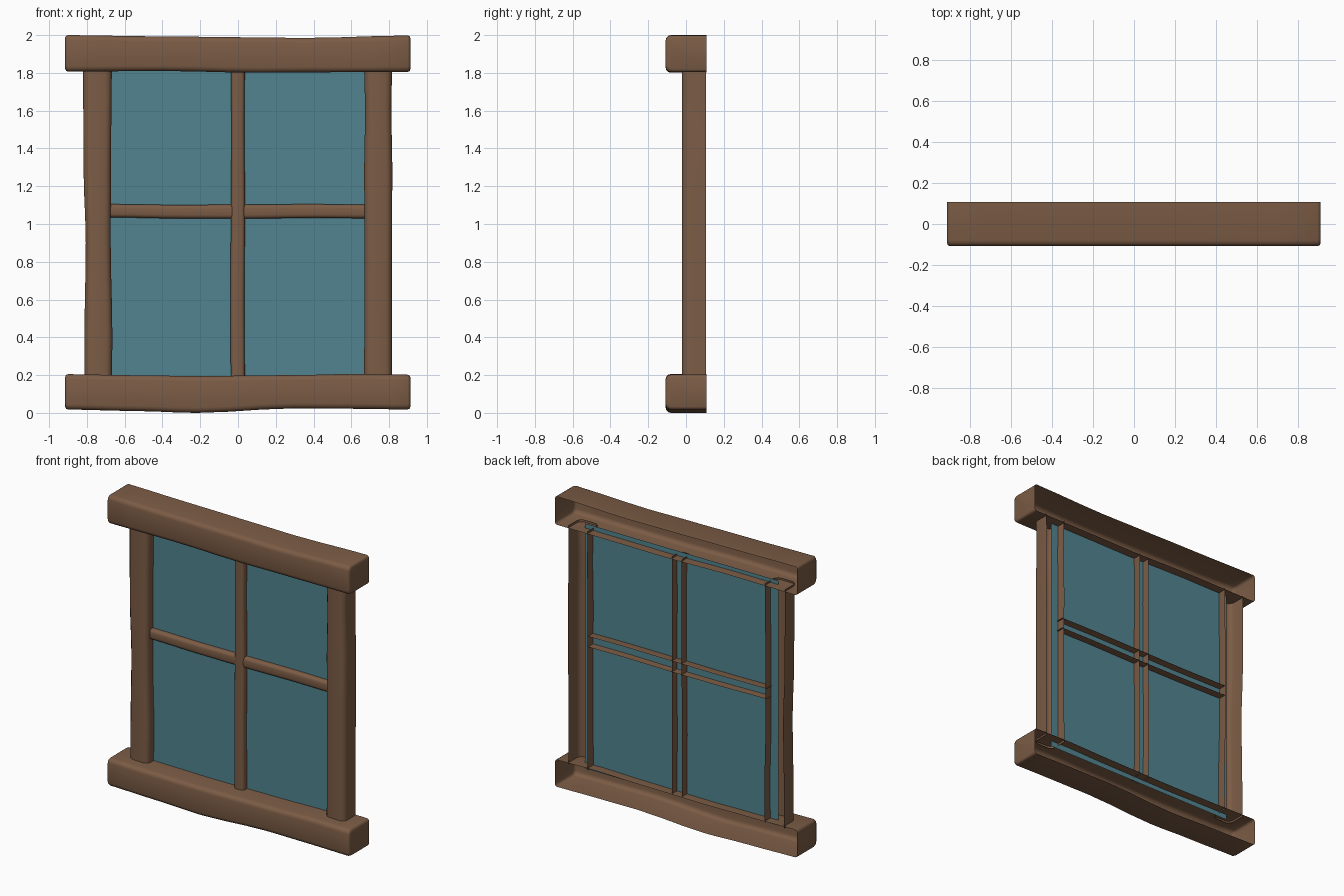
import bpy, bmesh, math

if "Cube" in bpy.data.objects:
    bpy.data.objects.remove(bpy.data.objects["Cube"])


def material(name, rgb):
    m = bpy.data.materials.new(name)
    m.diffuse_color = (*rgb, 1)
    m.use_nodes = True
    m.node_tree.nodes["Principled BSDF"].inputs["Base Color"].default_value = m.diffuse_color
    return m


wood = material("wood", (0.20, 0.107, 0.06))
glass = material("glass", (0.085, 0.23, 0.28))


def smooth_stations(pts, n):
    """Resample (t, lo, hi) control points with eased interpolation."""
    out = []
    for a, b in zip(pts, pts[1:]):
        for i in range(n):
            f = i / n
            e = f * f * (3 - 2 * f)
            out.append((a[0] + (b[0] - a[0]) * f,
                        a[1] + (b[1] - a[1]) * e,
                        a[2] + (b[2] - a[2]) * e))
    return out + [pts[-1]]


def beam(name, axis, pts, front, back, r, capped=False):
    """Hand-hewn timber: a U-shaped shell, rounded in front, open behind."""
    rings = [(t, lo, hi, front) for t, lo, hi in smooth_stations(pts, 3)]
    if capped:
        # ease both ends inward to round off the end grain
        e = 0.015

        def end(ring, s):
            t, lo, hi, f = ring
            return [(t + s * e * (1 - math.sin(a)), lo + e * (1 - math.cos(a)),
                     hi - e * (1 - math.cos(a)), f + e * (1 - math.cos(a)))
                    for a in (math.pi / 2, math.pi / 4, 0)]
        first, last = end(rings[0], 1), end(rings[-1], -1)
        rings = first + rings[1:-1] + last[::-1]
    bm = bmesh.new()
    loops = []
    for t, lo, hi, f in rings:
        prof = [(lo, back)]
        for k in range(4):
            a = k * math.pi / 6
            prof.append((lo + r - r * math.cos(a), f + r - r * math.sin(a)))
        for k in range(3, -1, -1):
            a = k * math.pi / 6
            prof.append((hi - r + r * math.cos(a), f + r - r * math.sin(a)))
        prof.append((hi, back))
        loops.append([bm.verts.new((t, y, c) if axis == 'x' else (c, y, t))
                      for c, y in prof])
    for a, b in zip(loops, loops[1:]):
        for i in range(len(a) - 1):
            q = (a[i], a[i + 1], b[i + 1], b[i])
            bm.faces.new(q if axis == 'z' else q[::-1])
    if capped:
        bm.faces.new(loops[0])
        bm.faces.new(loops[-1][::-1])
    # make the shell face outward (front faces look towards -y)
    bmesh.ops.recalc_face_normals(bm, faces=bm.faces[:])
    bm.normal_update()
    if sum(f.normal.y * f.calc_area() for f in bm.faces) > 0:
        bmesh.ops.reverse_faces(bm, faces=bm.faces[:])
    me = bpy.data.meshes.new(name)
    bm.to_mesh(me)
    bm.free()
    ob = bpy.data.objects.new(name, me)
    bpy.context.collection.objects.link(ob)
    me.materials.append(wood)
    bpy.context.view_layer.objects.active = ob
    ob.select_set(True)
    bpy.ops.object.shade_smooth_by_angle(angle=math.radians(50))
    ob.select_set(False)


# Lintel and sill
beam("lintel", 'x', [(-0.915, 1.807, 2.0), (-0.4, 1.81, 1.993), (0.1, 1.801, 1.988),
                     (0.35, 1.803, 1.985), (0.913, 1.805, 1.998)],
     -0.108, 0.108, 0.028, True)
beam("sill", 'x', [(-0.915, 0.018, 0.205), (-0.55, 0.01, 0.199), (-0.22, 0.0, 0.195),
                   (0.3, 0.024, 0.2), (0.6, 0.022, 0.206), (0.913, 0.018, 0.202)],
     -0.108, 0.108, 0.028, True)

# Side posts
beam("left_post", 'z', [(0.19, -0.813, -0.668), (0.4, -0.813, -0.665), (0.9, -0.806, -0.674),
                        (1.3, -0.818, -0.673), (1.82, -0.82, -0.668)],
     -0.022, 0.105, 0.035)
beam("right_post", 'z', [(0.19, 0.668, 0.815), (0.8, 0.67, 0.815), (1.3, 0.668, 0.817),
                         (1.6, 0.673, 0.812), (1.82, 0.668, 0.815)],
     -0.022, 0.105, 0.035)

# Glazing bars
beam("vertical_bar", 'z', [(0.19, -0.038, 0.036), (0.6, -0.041, 0.034), (1.1, -0.037, 0.037),
                           (1.5, -0.035, 0.034), (1.815, -0.038, 0.036)],
     0.005, 0.1, 0.02)
beam("horizontal_bar", 'x', [(-0.68, 1.035, 1.105), (-0.3, 1.029, 1.101), (0.0, 1.028, 1.103),
                             (0.4, 1.032, 1.105), (0.68, 1.03, 1.102)],
     0.012, 0.1, 0.02)

# Single glass sheet, tucked into the frame on all sides
bpy.ops.mesh.primitive_plane_add(size=1, location=(0, 0.045, 1.0),
                                 rotation=(math.pi / 2, 0, 0))
pane = bpy.context.object
pane.name = "glass_pane"
pane.scale = (1.46, 1.67, 1)
pane.data.materials.append(glass)
